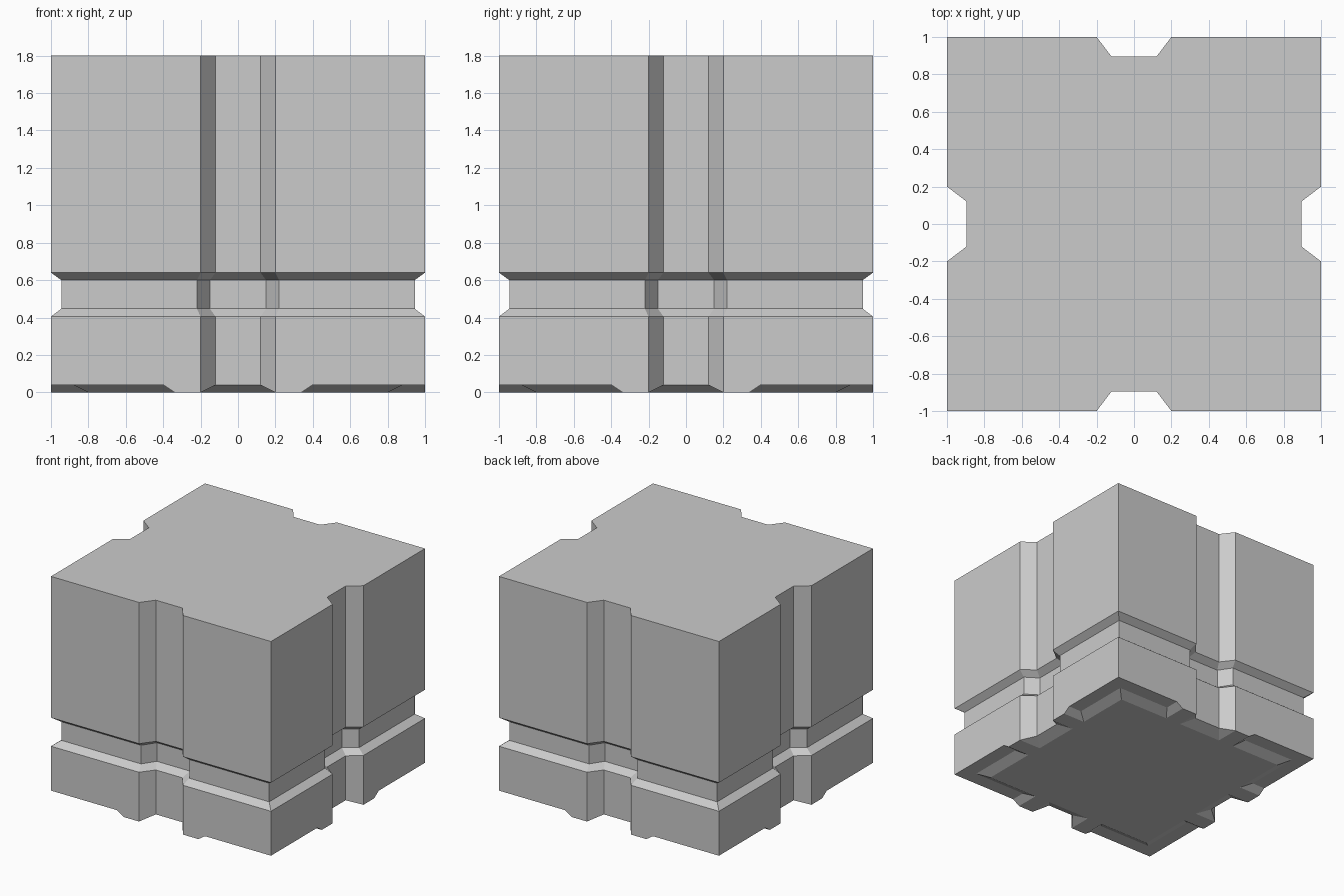
import bpy, bmesh, math

if "Cube" in bpy.data.objects:
    bpy.data.objects.remove(bpy.data.objects["Cube"])

OUT = 1.0      # half width
H = 1.8        # height
FOOT = 0.04    # depth of the recesses underneath

# Half profile of one side: slot floor, slot wall, corner
outer = [(0, .895), (.12, .895), (.2, OUT), (OUT, OUT)]
inner = [(0, .84), (.15, .84), (.22, .945), (.945, .945)]
rings = [(outer, H), (outer, .64), (inner, .60), (inner, .447), (outer, .405)]


def ring(profile, z):
    return [(x, y, z) for x, y in profile]


# One eighth of the block: walls with the horizontal groove
faces = []
loops = [ring(p, z) for p, z in rings]
for a, b in zip(loops, loops[1:]):
    for i in range(3):
        faces.append([a[i], a[i + 1], b[i + 1], b[i]])

# Top
faces.append([(0, 0, H)] + loops[0])

# Lower wall, ending in the underside recesses
m, s, e, c = loops[-1]
m0, s0 = (m[0], m[1], FOOT), (s[0], s[1], FOOT)
e0, c0 = (e[0], e[1], 0), (OUT, OUT, FOOT)
r1, r2 = (.4, OUT, FOOT), (.34, OUT, 0)
q1, q2 = (.4, .88, FOOT), (.34, .8, 0)
d1, d2 = (.88, .88, FOOT), (.8, .8, 0)
n1, n0 = (.2, .8, 0), (0, .8, 0)
faces += [
    [m, s, s0, m0], [s, e, e0, s0], [e, c, c0, r1, r2, e0],
    # slot chamfer
    [m0, s0, n1, n0], [s0, e0, n1],
    # corner recess: ceiling, end slope, inner slope
    [c0, r1, q1, d1], [r1, r2, q2, q1], [q1, d1, d2, q2],
    # standing surface
    [e0, r2, q2, n1], [n0, n1, q2, d2, (0, 0, 0)],
]

# Repeat the eighth over the diagonal and both axes
bm = bmesh.new()
for swap in (False, True):
    for sx in (1, -1):
        for sy in (1, -1):
            for f in faces:
                pts = [(y, x, z) if swap else (x, y, z) for x, y, z in f]
                bm.faces.new([bm.verts.new((x * sx, y * sy, z)) for x, y, z in pts])
bmesh.ops.remove_doubles(bm, verts=bm.verts[:], dist=1e-4)
bmesh.ops.dissolve_limit(bm, angle_limit=math.radians(1), verts=bm.verts[:], edges=bm.edges[:])
bmesh.ops.recalc_face_normals(bm, faces=bm.faces[:])

mesh = bpy.data.meshes.new("grooved_block")
bm.to_mesh(mesh)
bm.free()
bpy.context.collection.objects.link(bpy.data.objects.new("grooved_block", mesh))
